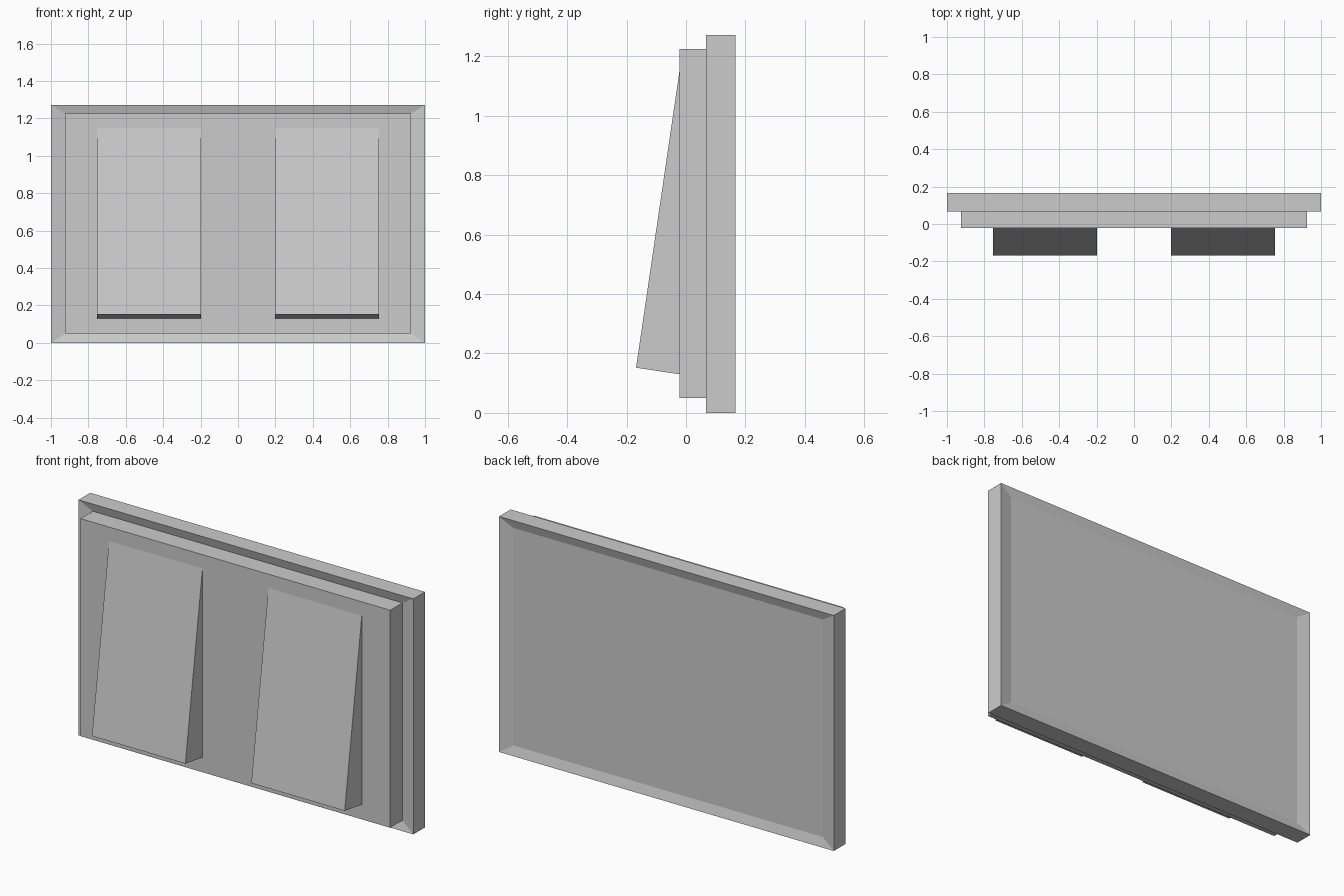
import bpy

if "Cube" in bpy.data.objects:
    bpy.data.objects.remove(bpy.data.objects["Cube"])

def mesh_object(name, verts, faces):
    mesh = bpy.data.meshes.new(name)
    mesh.from_pydata(verts, [], faces)
    obj = bpy.data.objects.new(name, mesh)
    bpy.context.collection.objects.link(obj)
    return obj

def ring(half_width, z0, z1, y):
    return [(-half_width, y, z0), (half_width, y, z0),
            (half_width, y, z1), (-half_width, y, z1)]

def loft(name, rings):
    # Skin a series of rectangles, front to back, and cap both ends
    verts = [v for r in rings for v in r]
    faces = [(0, 1, 2, 3)]
    for k in range(len(rings) - 1):
        a, b = 4 * k, 4 * k + 4
        for i in range(4):
            j = (i + 1) % 4
            faces.append((a + i, b + i, b + j, a + j))
    n = len(verts)
    faces.append((n - 1, n - 2, n - 3, n - 4))
    return mesh_object(name, verts, faces)

OUTER = (1.0, 0.0, 1.272)
INNER = (0.925, 0.05, 1.225)
DISH = 0.014

# Wall plate: raised panel, rim and slightly dished back
loft("wall_plate", [
    ring(*INNER, -0.022),
    ring(*INNER, 0.068 + DISH),
    ring(*OUTER, 0.068),
    ring(*OUTER, 0.167),
    ring(*INNER, 0.167 - DISH),
])

# Two tilted rocker switches, wedge profile in (y, z)
profile = [(-0.022, 1.15), (-0.168, 0.152), (-0.022, 0.13)]
for side, x0, x1 in (("left", -0.755, -0.197), ("right", 0.197, 0.755)):
    verts = [(x, y, z) for x in (x0, x1) for y, z in profile]
    faces = [(0, 2, 1), (3, 4, 5), (0, 1, 4, 3), (1, 2, 5, 4), (2, 0, 3, 5)]
    obj = mesh_object(side + "_rocker", verts, faces)
    # Check outward normals
    import bmesh
    bm = bmesh.new()
    bm.from_mesh(obj.data)
    bmesh.ops.recalc_face_normals(bm, faces=bm.faces)
    bm.to_mesh(obj.data)
    bm.free()
